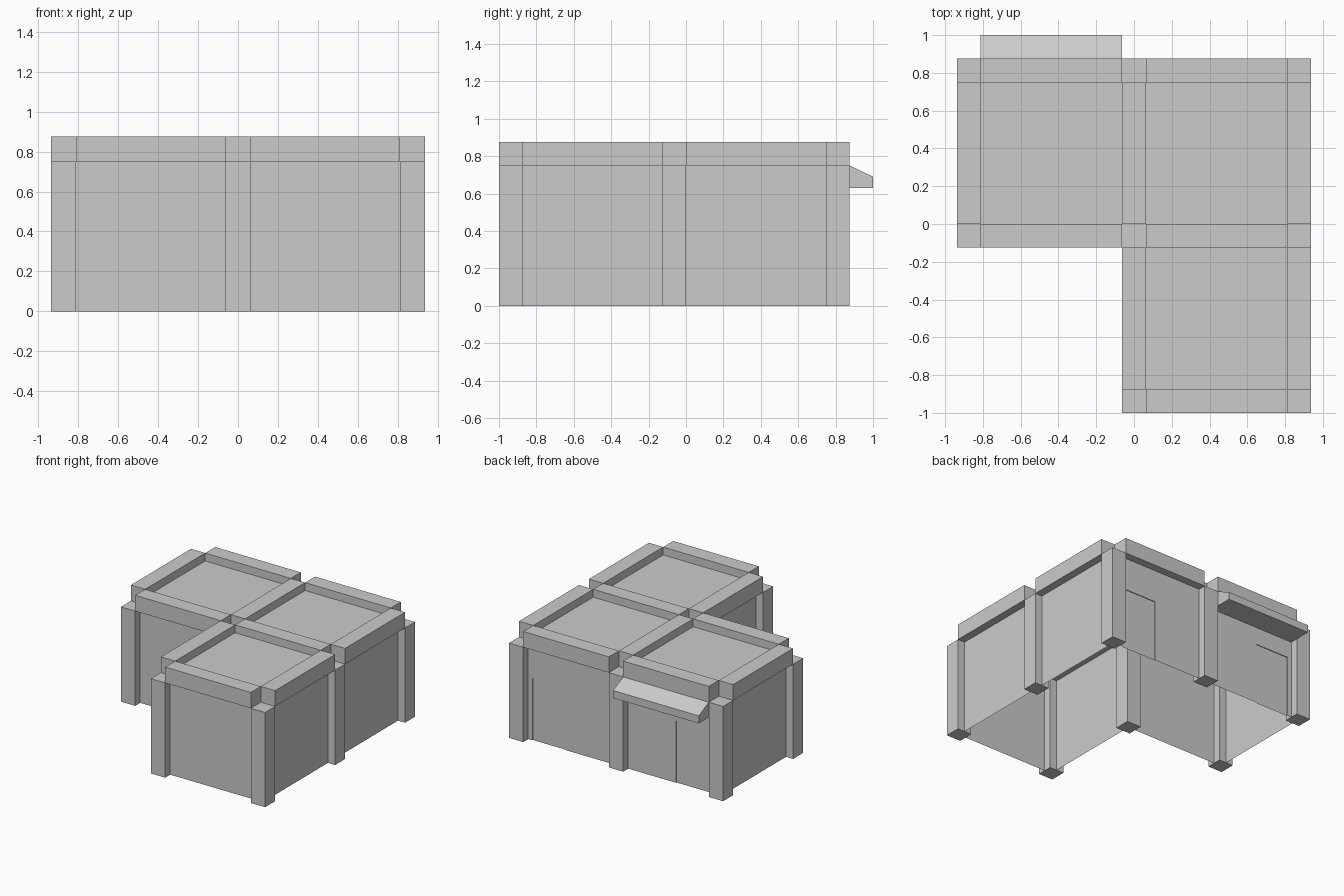
import bpy, bmesh
from mathutils import Vector

if "Cube" in bpy.data.objects:
    bpy.data.objects.remove(bpy.data.objects["Cube"])

XS = (-0.875, 0.0, 0.875)         # grid lines of the post layout
YS = (-0.9375, -0.0625, 0.8125)
H = 0.0625                        # half post thickness
WALL_Z, ROOF_Z, TOP_Z = 0.75, 0.8125, 0.875
DOOR_Z, DOOR_IN = 0.49, 0.006


def mesh_object(name, faces):
    """Build an object from a list of polygons, each a list of points."""
    bm = bmesh.new()
    for pts in faces:
        bm.faces.new([bm.verts.new(p) for p in pts])
    bmesh.ops.remove_doubles(bm, verts=bm.verts, dist=1e-5)
    me = bpy.data.meshes.new(name)
    bm.to_mesh(me)
    bm.free()
    ob = bpy.data.objects.new(name, me)
    bpy.context.collection.objects.link(ob)
    return ob


def box(name, x0, x1, y0, y1, z0, z1):
    bpy.ops.mesh.primitive_cube_add(
        size=1, location=((x0 + x1) / 2, (y0 + y1) / 2, (z0 + z1) / 2))
    ob = bpy.context.object
    ob.name = name
    ob.scale = (x1 - x0, y1 - y0, z1 - z0)
    bpy.ops.object.transform_apply(location=True, scale=True)
    return ob


def wall(name, a, b, door=None):
    """Thin wall from a to b, outside on the right of the a-b direction.
    door = (start, end) distances from a, sunk slightly inward."""
    a, b = Vector((*a, 0)), Vector((*b, 0))
    d = (b - a).normalized()
    inward = Vector((-d.y, d.x, 0)) * DOOR_IN
    length = (b - a).length

    def p(t, z, sunk=False):
        return a + d * t + Vector((0, 0, z)) + (inward if sunk else Vector())

    if not door:
        mesh_object(name, [[p(0, 0), p(length, 0), p(length, WALL_Z), p(0, WALL_Z)]])
        return
    s, e = door
    mesh_object(name, [[p(0, 0), p(s, 0), p(s, DOOR_Z), p(e, DOOR_Z), p(e, 0),
                        p(length, 0), p(length, WALL_Z), p(0, WALL_Z)]])
    mesh_object(name + "_door", [
        [p(s, 0, True), p(e, 0, True), p(e, DOOR_Z, True), p(s, DOOR_Z, True)],
        [p(s, 0), p(s, 0, True), p(s, DOOR_Z, True), p(s, DOOR_Z)],
        [p(e, 0, True), p(e, 0), p(e, DOOR_Z), p(e, DOOR_Z, True)],
        [p(s, DOOR_Z), p(s, DOOR_Z, True), p(e, DOOR_Z, True), p(e, DOOR_Z)]])


# Posts at every grid point of the L-shaped plan
nodes = [(i, j) for i in range(3) for j in range(3) if (i, j) != (0, 0)]
for i, j in nodes:
    box("post", XS[i] - H, XS[i] + H, YS[j] - H, YS[j] + H, 0, WALL_Z)

# Roof beams between neighbouring posts, corners left open
for i, j in nodes:
    if (i + 1, j) in nodes:
        box("roof_beam", XS[i] + H, XS[i + 1] - H, YS[j] - H, YS[j] + H, WALL_Z, TOP_Z)
    if (i, j + 1) in nodes:
        box("roof_beam", XS[i] - H, XS[i] + H, YS[j] + H, YS[j + 1] - H, WALL_Z, TOP_Z)

# Sunken flat roof panels
for i, j in ((1, 0), (0, 1), (1, 1)):
    x0, x1, y0, y1 = XS[i] + H, XS[i + 1] - H, YS[j] + H, YS[j + 1] - H
    mesh_object("roof_panel", [[(x0, y0, ROOF_Z), (x1, y0, ROOF_Z),
                                (x1, y1, ROOF_Z), (x0, y1, ROOF_Z)]])

# Outer walls, counter-clockwise; the two back walls have doors
loop = [(1, 0), (2, 0), (2, 1), (2, 2), (1, 2), (0, 2), (0, 1), (1, 1)]
doors = {3: (0.1, 0.395), 4: (0.48, 0.775)}
for k, (i, j) in enumerate(loop):
    m, n = loop[(k + 1) % len(loop)]
    wall("wall", (XS[i], YS[j]), (XS[m], YS[n]), doors.get(k))

# Sloped awning over the left back door
profile = [(0.8125, 0.63), (1.0, 0.63), (1.0, 0.69), (0.875, 0.75), (0.8125, 0.75)]
ax0, ax1 = XS[0] + H, XS[1] - H
left = [(ax0, y, z) for y, z in profile]
right = [(ax1, y, z) for y, z in profile]
n = len(profile)
mesh_object("awning", [left[::-1], right] +
            [[left[k], left[(k + 1) % n], right[(k + 1) % n], right[k]] for k in range(n)])
